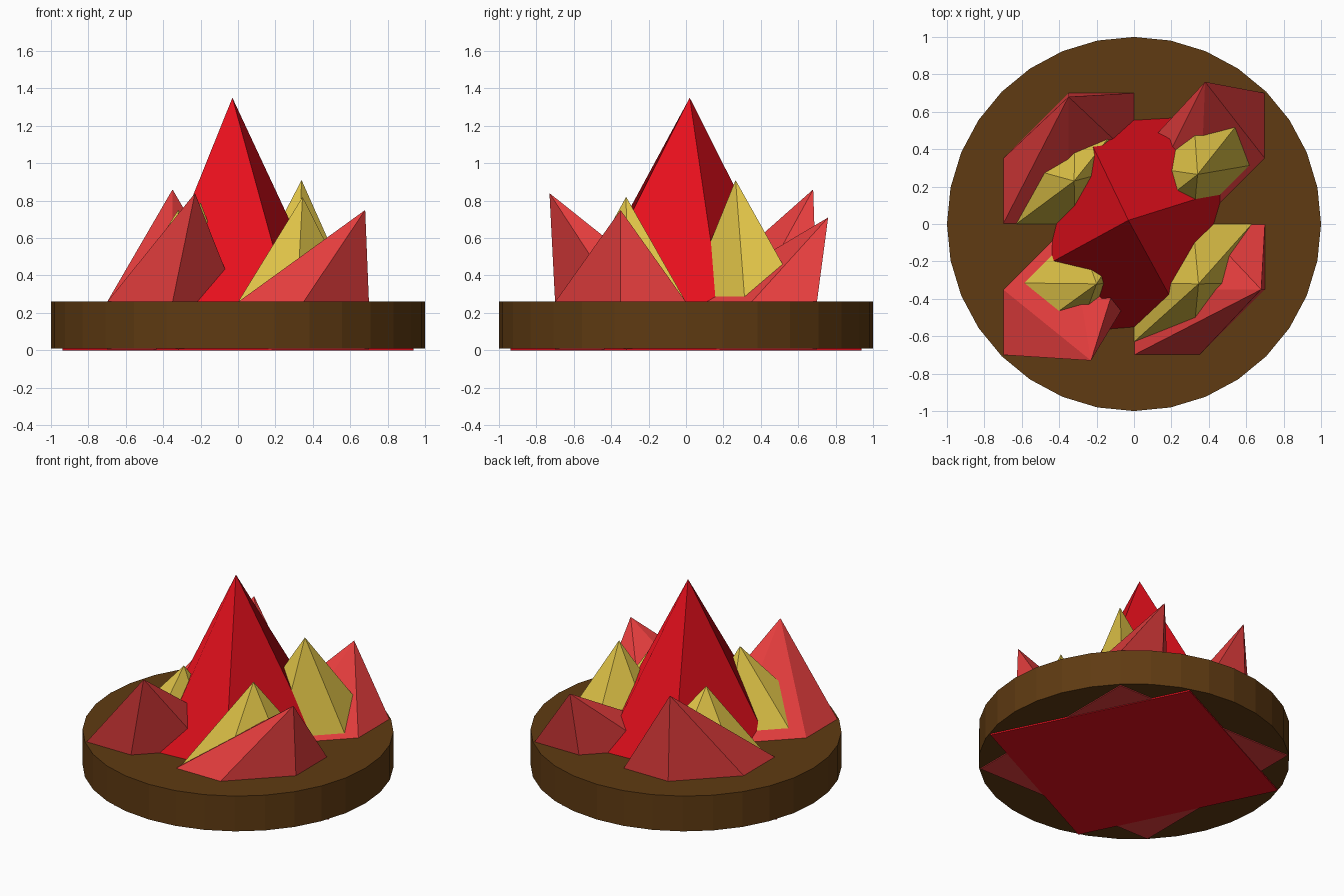
import bpy, bmesh, math

if "Cube" in bpy.data.objects:
    bpy.data.objects.remove(bpy.data.objects["Cube"])

def material(name, rgb):
    m = bpy.data.materials.new(name)
    m.diffuse_color = (*rgb, 1)
    m.use_nodes = True
    m.node_tree.nodes["Principled BSDF"].inputs["Base Color"].default_value = m.diffuse_color
    return m

RED = material("deep_red", (0.80, 0.005, 0.012))
CORAL = material("coral_red", (0.78, 0.047, 0.047))
GOLD = material("gold", (0.73, 0.54, 0.063))
BROWN = material("brown", (0.115, 0.043, 0.006))
TOP = 0.26

def add_object(name, bm, mat):
    me = bpy.data.meshes.new(name)
    bm.to_mesh(me)
    bm.free()
    me.materials.append(mat)
    ob = bpy.data.objects.new(name, me)
    bpy.context.collection.objects.link(ob)

def spike(name, base, apex, mat, spans=None, z0=TOP - 0.002):
    """Low-poly flame: flat base joined to an off-centre tip.
    spans = how many base edges each side face covers."""
    bm = bmesh.new()
    ring = [bm.verts.new((x, y, z0)) for x, y in base]
    tip = bm.verts.new(apex)
    bm.faces.new(ring[::-1])
    i = 0
    for n in spans or [1] * len(ring):
        bm.faces.new([tip] + [ring[(i + k) % len(ring)] for k in range(n + 1)])
        i += n
    add_object(name, bm, mat)

def disc(name, sides, radius, z0, z1, mat, angle=0):
    """Prism whose first corner points along the given angle."""
    bm = bmesh.new()
    angles = [angle + 2 * math.pi * i / sides for i in range(sides)]
    lo, hi = [[bm.verts.new((radius * math.cos(a), radius * math.sin(a), z))
               for a in angles] for z in (z0, z1)]
    bm.faces.new(lo[::-1])
    bm.faces.new(hi)
    for i in range(sides):
        j = (i + 1) % sides
        bm.faces.new((lo[i], lo[j], hi[j], hi[i]))
    add_object(name, bm, mat)

# round base with two square plates peeking out underneath
disc("base_plate", 32, 1.0, 0.01, TOP, BROWN)
disc("under_square_red", 4, 0.99, 0.0, 0.03, RED, math.radians(71.2))
disc("under_square_coral", 4, 0.99, 0.004, 0.03, CORAL, math.radians(45))

# tall central flame with four sides, two of them folded wider at the foot
spike("central_flame",
      [(0.48, 0.18), (0.25, 0.57), (-0.28, 0.54),
       (-0.47, -0.22), (-0.23, -0.57), (0.27, -0.53)],
      (-0.03, 0.02, 1.35), RED, spans=[2, 1, 2, 1])

# four outer flames, each with a gold inner flame on a slightly smaller base
HEX = [(1, 1), (0, 1), (-1, 0), (-1, -1), (0, -1), (1, 0)]
FLAMES = {
    "back_left": ((-1, 1), (-0.35, 0.68, 0.86), (-0.32, 0.23, 0.75)),
    "front_left": ((-1, -1), (-0.23, -0.73, 0.84), (-0.20, -0.32, 0.79)),
    "front_right": ((1, -1), (0.68, -0.35, 0.75), (0.345, -0.32, 0.82)),
    "back_right": ((1, 1), (0.38, 0.76, 0.71), (0.34, 0.265, 0.91)),
}
for name, ((cx, cy), outer, inner) in FLAMES.items():
    for kind, r, tip, mat in (("outer", 0.35, outer, CORAL), ("inner", 0.315, inner, GOLD)):
        base = [(r * (cx + x), r * (cy + y)) for x, y in HEX]
        spike(f"{kind}_flame_{name}", base, tip, mat)
